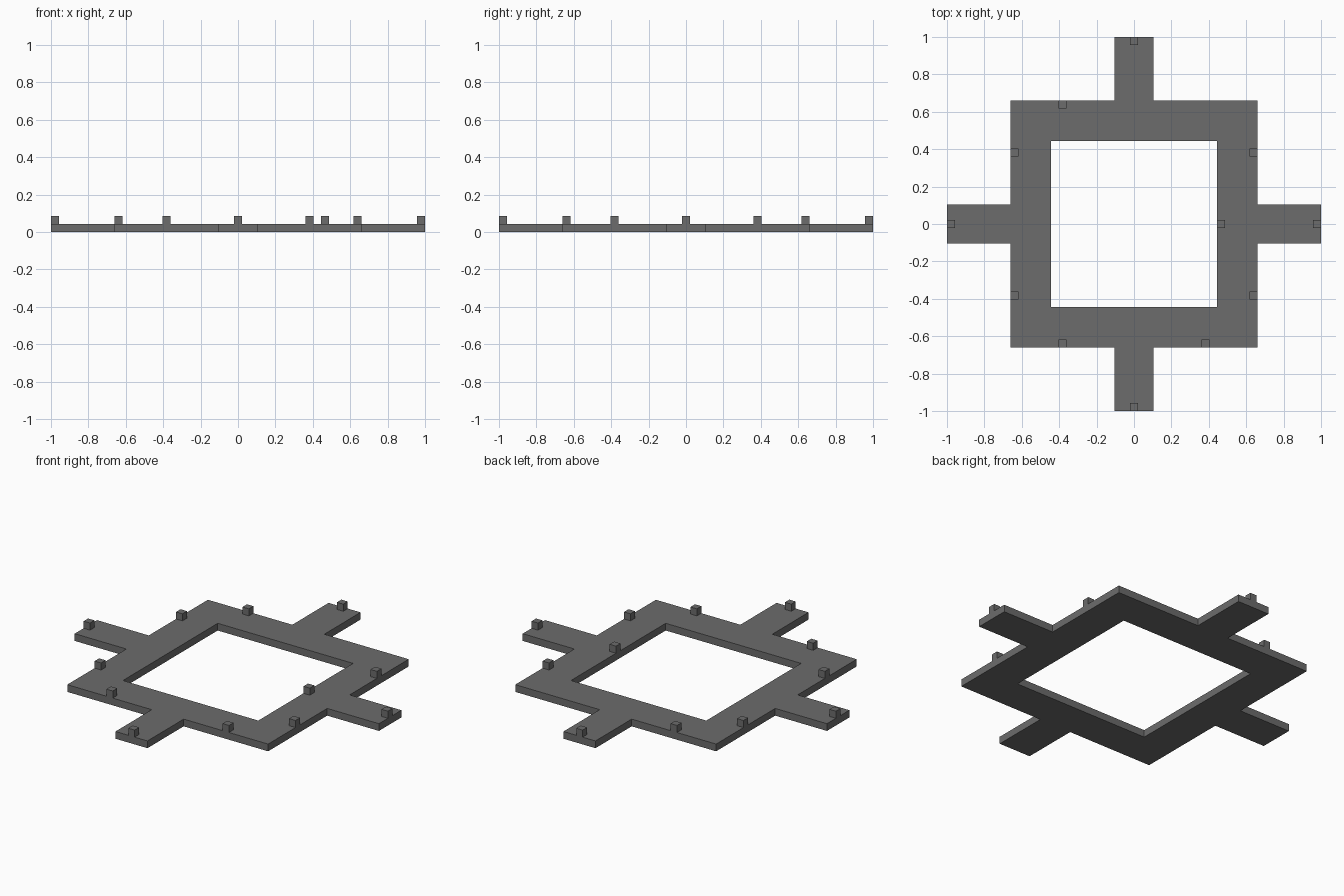
import bpy
import bmesh

THICK = 0.043
OUTER, INNER, ARM, PEG = 0.66, 0.445, 0.105, 0.042

cube = bpy.data.objects.get("Cube")
if cube:
    bpy.data.objects.remove(cube, do_unlink=True)

grey = bpy.data.materials.new("dark_grey")
grey.use_nodes = True
colour = (0.15, 0.15, 0.15, 1)
grey.diffuse_color = colour
grey.node_tree.nodes["Principled BSDF"].inputs["Base Color"].default_value = colour


def add_object(name, bm):
    bmesh.ops.recalc_face_normals(bm, faces=bm.faces)
    mesh = bpy.data.meshes.new(name)
    bm.to_mesh(mesh)
    bm.free()
    mesh.materials.append(grey)
    obj = bpy.data.objects.new(name, mesh)
    bpy.context.collection.objects.link(obj)
    return obj


def in_plan(x, y):
    """Square ring with a cross of four short arms."""
    near, far = sorted((abs(x), abs(y)))
    return INNER < far < OUTER or (far > OUTER and near < ARM)


# Base plate: keep the cells of the plan, merge them, then extrude upward
steps = [-1, -OUTER, -INNER, -ARM, ARM, INNER, OUTER, 1]
bm = bmesh.new()
for x0, x1 in zip(steps, steps[1:]):
    for y0, y1 in zip(steps, steps[1:]):
        if in_plan((x0 + x1) / 2, (y0 + y1) / 2):
            bm.faces.new([bm.verts.new((x, y, 0)) for x, y in
                          ((x0, y0), (x1, y0), (x1, y1), (x0, y1))])
bmesh.ops.remove_doubles(bm, verts=bm.verts, dist=0.001)
top = bmesh.ops.extrude_face_region(bm, geom=bm.faces[:], use_keep_orig=True)
bmesh.ops.translate(bm, vec=(0, 0, THICK),
                    verts=[v for v in top["geom"] if isinstance(v, bmesh.types.BMVert)])
bmesh.ops.dissolve_limit(bm, angle_limit=0.01, verts=bm.verts, edges=bm.edges)
add_object("base_plate", bm)


def add_peg(name, x, y):
    bm = bmesh.new()
    bmesh.ops.create_cube(bm, size=PEG)
    add_object(name, bm).location = (x, y, THICK + PEG / 2)


# Pegs at the arm tips
tip = 1 - PEG / 2
for side, x, y in (("front", 0, -tip), ("back", 0, tip),
                   ("left", tip, 0), ("right", -tip, 0)):
    add_peg(side + "_arm_peg", x, y)

# Pegs along the outer rim of the ring; the back left one is absent
rim, offset = OUTER - PEG / 2, 0.382
for sx, side in ((1, "left"), (-1, "right")):
    for sy, end in ((-1, "front"), (1, "back")):
        add_peg(f"{side}_rim_peg_{end}", sx * rim, sy * offset)
        if (sx, sy) != (1, 1):
            add_peg(f"{end}_rim_peg_{side}", sx * offset, sy * rim)

# Single peg on the inner rim
add_peg("inner_rim_peg", INNER + PEG / 2, 0)
